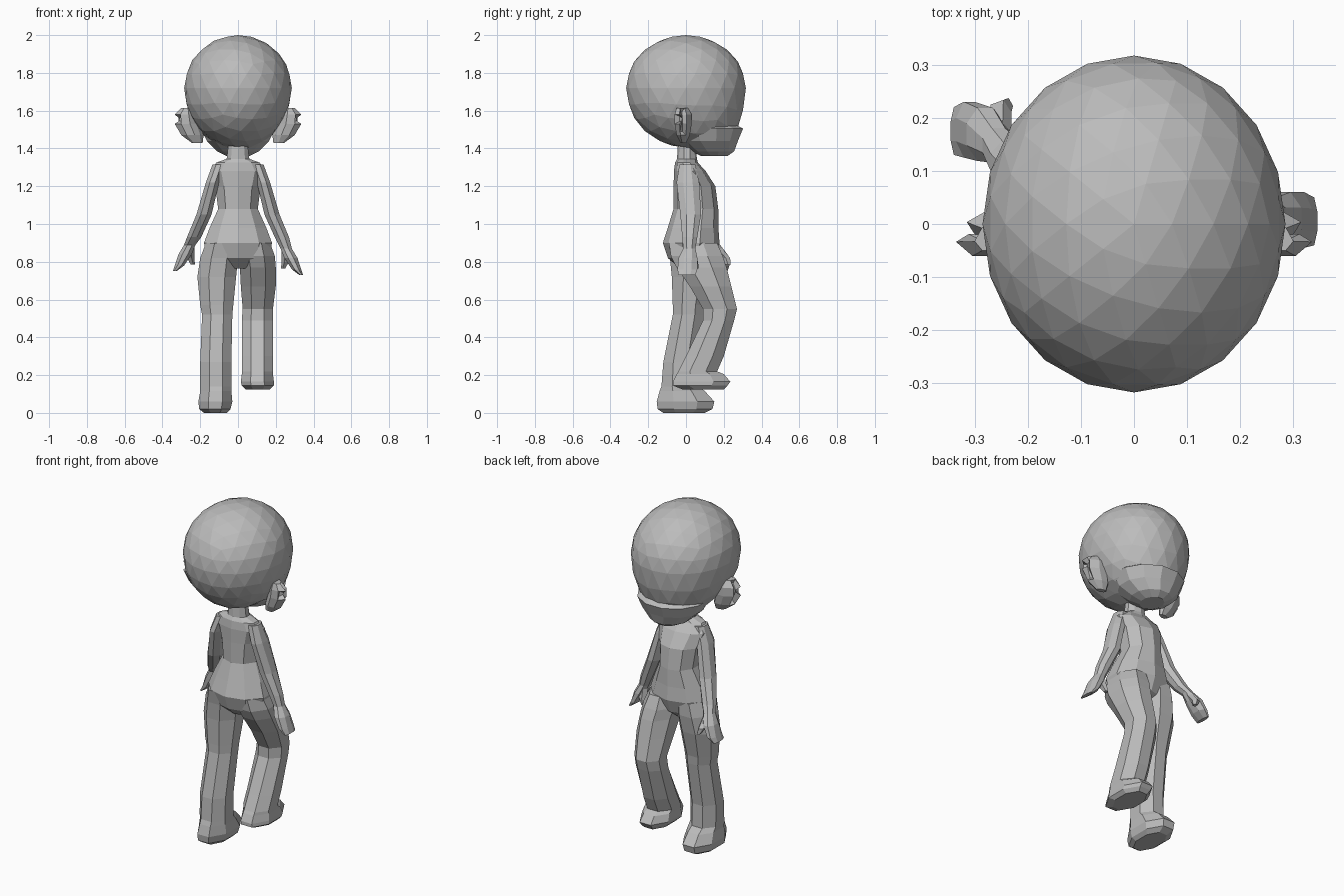
import bpy, bmesh, math

skin = bpy.data.materials.new("plain grey")
skin.diffuse_color = (0.5, 0.5, 0.5, 1)


def finish(name, bm):
    bmesh.ops.recalc_face_normals(bm, faces=bm.faces[:])
    mesh = bpy.data.meshes.new(name)
    bm.to_mesh(mesh)
    bm.free()
    mesh.materials.append(skin)
    obj = bpy.data.objects.new(name, mesh)
    bpy.context.collection.objects.link(obj)
    return obj


def loft(rings, sides=8, flip=1):
    """Skin horizontal polygon rings given as (z, x0, x1, y0, y1)."""
    bm = bmesh.new()
    grow = 1 / math.cos(math.pi / sides)
    loops = []
    for z, x0, x1, y0, y1 in rings:
        loop = []
        for i in range(sides):
            a = (i + 0.5) * 2 * math.pi / sides
            x = (x0 + x1) / 2 + (x1 - x0) / 2 * grow * math.cos(a)
            y = (y0 + y1) / 2 + (y1 - y0) / 2 * grow * math.sin(a)
            loop.append(bm.verts.new((flip * x, y, z)))
        loops.append(loop)
    for lo, hi in zip(loops, loops[1:]):
        for i in range(sides):
            j = (i + 1) % sides
            bm.faces.new((lo[i], lo[j], hi[j], hi[i]))
    bm.faces.new(loops[0])
    bm.faces.new(loops[-1])
    bmesh.ops.recalc_face_normals(bm, faces=bm.faces[:])
    return bm


# Head: faceted ball, pulled down at the front of the lower half
bm = bmesh.new()
bmesh.ops.create_icosphere(bm, subdivisions=3, radius=1)
for v in bm.verts:
    x, y, z = v.co
    low = max(0, -z)
    v.co = (x * 0.285, y * 0.317,
            1.72 + z * (0.28 if z > 0 else 0.315) - 0.12 * low * max(0, y))
finish("head", bm)

# Jaw: jutting lower face with a ledge on top
finish("jaw", loft([
    (1.36, -0.06, 0.06, 0.08, 0.22), (1.385, -0.11, 0.11, 0.03, 0.255),
    (1.44, -0.165, 0.165, -0.04, 0.275), (1.505, -0.195, 0.195, -0.08, 0.302),
    (1.535, -0.17, 0.17, -0.08, 0.245)], 12))

# Ears: flared outward at the back with a sunken cup
for side, flip in (("right", 1), ("left", -1)):
    bm = loft([(1.43, 0.20, 0.25, -0.03, 0.0), (1.47, 0.20, 0.30, -0.05, 0.02),
               (1.53, 0.22, 0.335, -0.06, 0.03), (1.58, 0.23, 0.335, -0.06, 0.03),
               (1.615, 0.25, 0.30, -0.05, 0.01)], 8, flip)
    for v in bm.verts:
        v.co.x -= flip * 0.6 * max(0, v.co.y + 0.03)
    bm.normal_update()
    cup = [f for f in bm.faces if flip * f.normal.x > 0.6 and 1.46 < f.calc_center_median().z < 1.6]
    bmesh.ops.inset_region(bm, faces=cup, thickness=0.013, depth=-0.025)
    finish(side + "_ear", bm)

# Torso with neck, shoulders, waist and hips
finish("torso", loft([
    (0.765, -0.05, 0.05, -0.03, 0.07), (0.82, -0.16, 0.16, -0.09, 0.14),
    (0.90, -0.18, 0.18, -0.115, 0.17), (0.98, -0.15, 0.15, -0.09, 0.165),
    (1.08, -0.105, 0.105, -0.06, 0.165), (1.20, -0.12, 0.12, -0.06, 0.15),
    (1.28, -0.145, 0.145, -0.06, 0.10), (1.325, -0.115, 0.115, -0.055, 0.06),
    (1.345, -0.06, 0.06, -0.045, 0.055), (1.43, -0.05, 0.05, -0.04, 0.05)], 10))

# Arms: the left one swings forward below the elbow
arm = [(0.73, 0.325, 0.345, -0.04, 0.05), (0.76, 0.285, 0.335, -0.045, 0.06),
       (0.82, 0.245, 0.315, -0.04, 0.06), (0.87, 0.225, 0.285, -0.015, 0.05),
       (0.93, 0.195, 0.27, -0.02, 0.06), (1.05, 0.14, 0.22, -0.03, 0.08),
       (1.22, 0.10, 0.17, -0.05, 0.07), (1.315, 0.07, 0.135, -0.035, 0.05)]
thumb = [(0.765, 0.23, 0.25, 0.04, 0.065), (0.80, 0.235, 0.27, 0.02, 0.06),
         (0.86, 0.235, 0.275, 0.0, 0.045)]


def swing(rings):
    out = []
    for z, x0, x1, y0, y1 in rings:
        s = 0.17 * min(1, max(0, (1.10 - z) / 0.3))
        out.append((z + 0.02 * (z < 0.9), x0, x1, y0 + s, y1 + s))
    return out


finish("right_arm", loft(arm))
finish("left_arm", loft(swing(arm), 8, -1))
finish("right_thumb", loft(thumb, 5))
finish("left_thumb", loft(swing(thumb), 5, -1))

# Standing leg with foot
finish("left_leg", loft([
    (0.0, -0.18, -0.06, -0.12, 0.10), (0.02, -0.205, -0.04, -0.15, 0.14),
    (0.06, -0.21, -0.03, -0.155, 0.15), (0.115, -0.20, -0.035, -0.14, 0.10),
    (0.14, -0.20, -0.035, -0.13, 0.065), (0.27, -0.20, -0.035, -0.12, 0.06),
    (0.52, -0.19, -0.03, -0.07, 0.095), (0.57, -0.20, -0.025, -0.07, 0.10),
    (0.72, -0.215, -0.01, -0.075, 0.135), (0.82, -0.20, 0.0, -0.085, 0.15),
    (0.90, -0.17, -0.01, -0.10, 0.15)]))

# Lifted leg with bent knee and foot
finish("right_leg", loft([
    (0.125, 0.04, 0.17, -0.02, 0.20), (0.145, 0.02, 0.19, -0.07, 0.22),
    (0.165, 0.015, 0.19, -0.07, 0.235), (0.205, 0.02, 0.185, -0.05, 0.20),
    (0.22, 0.02, 0.185, -0.04, 0.165), (0.30, 0.02, 0.185, 0.0, 0.20),
    (0.49, 0.02, 0.185, 0.09, 0.255), (0.55, 0.025, 0.185, 0.09, 0.27),
    (0.67, 0.015, 0.20, 0.02, 0.24), (0.77, 0.01, 0.20, -0.05, 0.215),
    (0.83, 0.0, 0.195, -0.08, 0.195), (0.90, 0.01, 0.17, -0.09, 0.165)]))
